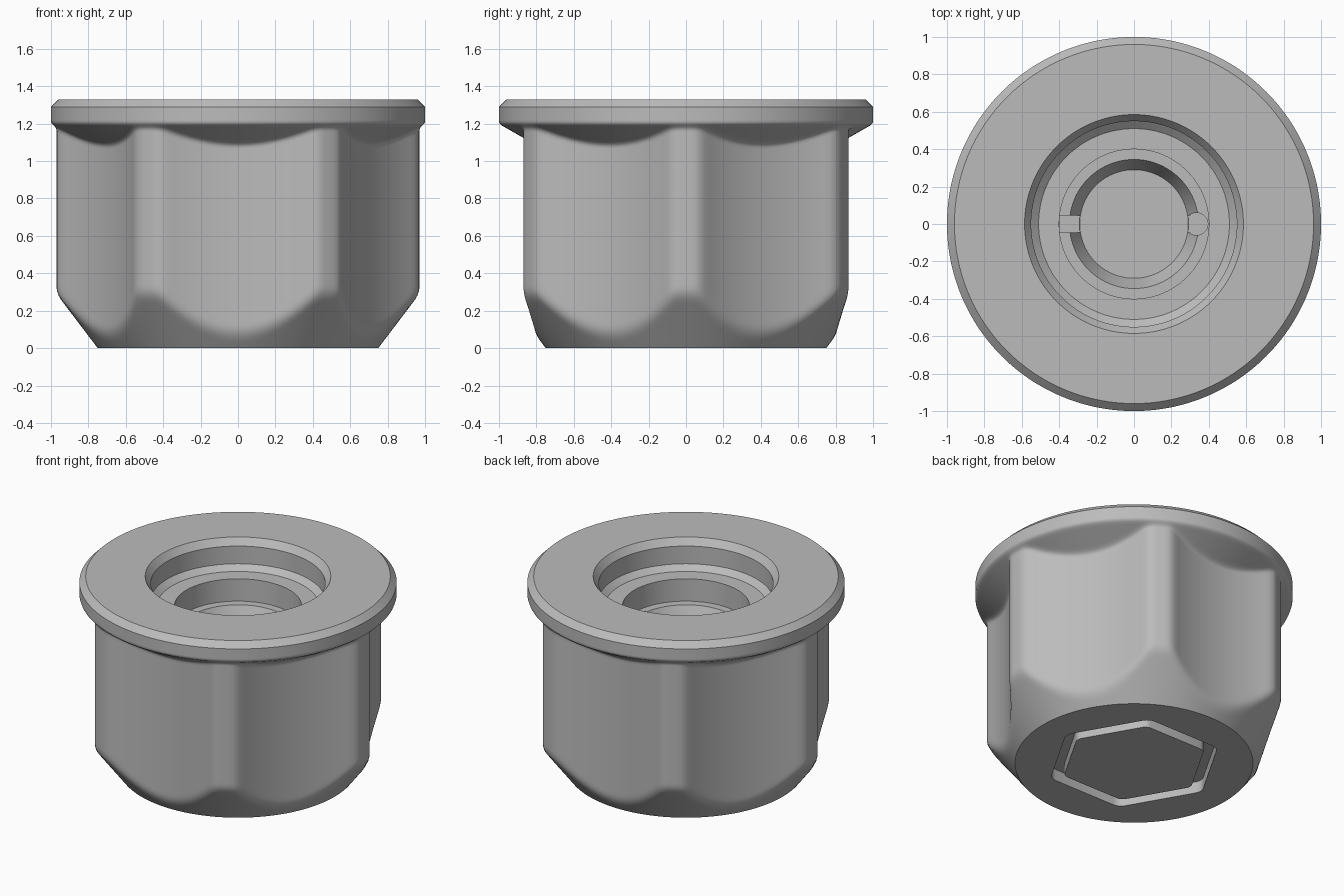
import bpy, bmesh, math
from mathutils import Matrix

cube = bpy.data.objects.get("Cube")
if cube:
    bpy.data.objects.remove(cube, do_unlink=True)

SEG = 240
grey = bpy.data.materials.new("plain_grey")
grey.use_nodes = True
grey.diffuse_color = (0.5, 0.5, 0.5, 1)
grey.node_tree.nodes["Principled BSDF"].inputs["Base Color"].default_value = (0.5, 0.5, 0.5, 1)


def soft_min(a, b, k):
    h = max(k - abs(a - b), 0) / k
    return min(a, b) - h * h * k / 4


def soft_max(a, b, k):
    return -soft_min(-a, -b, k)


def hollow_hex(angle):
    """Radius of a six-cornered section with hollow sides and rounded corners."""
    step = math.pi / 3
    off = (angle % step) - step / 2
    arc, dist = 1.374, 2.184
    side = dist * math.cos(off) - math.sqrt(arc ** 2 - (dist * math.sin(off)) ** 2)
    return soft_min(side, 0.97, 0.03)


def body_radius(angle, z):
    """Hex section cut by the lower cone and growing into the flange."""
    lower_cone = 0.75 + 0.76 * z
    flange_cone = 0.81 + 1.75 * (z - 1.09)
    r = soft_min(hollow_hex(angle), lower_cone, 0.03)
    return soft_min(soft_max(r, flange_cone, 0.03), 1.0, 0.02)


def make_object(name, bm):
    bmesh.ops.recalc_face_normals(bm, faces=bm.faces)
    mesh = bpy.data.meshes.new(name)
    bm.to_mesh(mesh)
    bm.free()
    mesh.materials.append(grey)
    obj = bpy.data.objects.new(name, mesh)
    bpy.context.collection.objects.link(obj)
    return obj


def prism(name, sides, radius, z0, z1, x=0, round_by=0):
    bm = bmesh.new()
    bmesh.ops.create_cone(bm, cap_ends=True, segments=sides, radius1=radius,
                          radius2=radius, depth=z1 - z0)
    # put one corner on the x axis
    turn = -math.atan2(bm.verts[:][0].co.y, bm.verts[:][0].co.x)
    bmesh.ops.transform(bm, matrix=Matrix.Translation((x, 0, (z0 + z1) / 2))
                        @ Matrix.Rotation(turn, 4, "Z"), verts=bm.verts)
    if round_by:
        upright = [e for e in bm.edges if abs(e.verts[0].co.z - e.verts[1].co.z) > 0.01]
        bmesh.ops.bevel(bm, geom=upright, offset=round_by, segments=4,
                        profile=0.5, affect="EDGES")
    return make_object(name, bm)


def box(name, x0, x1, half_y, z0, z1):
    bm = bmesh.new()
    bmesh.ops.create_cube(bm, size=1)
    for v in bm.verts:
        v.co = (x1 if v.co.x > 0 else x0, math.copysign(half_y, v.co.y),
                z1 if v.co.z > 0 else z0)
    return make_object(name, bm)


def cut(target, cutter):
    cutter.hide_render = True
    mod = target.modifiers.new("cut", "BOOLEAN")
    mod.operation = "DIFFERENCE"
    mod.solver = "EXACT"
    mod.object = cutter
    bpy.context.view_layer.objects.active = target
    bpy.ops.object.modifier_apply(modifier=mod.name)
    bpy.data.objects.remove(cutter, do_unlink=True)


def smooth(obj):
    bpy.ops.object.select_all(action="DESELECT")
    obj.select_set(True)
    bpy.context.view_layer.objects.active = obj
    bpy.ops.object.shade_smooth_by_angle(angle=math.radians(32))


# Outer wall rows, then the rim, stepped recess and inner ring down to the floor
rows = [(None, i * 0.02) for i in range(19)]
rows += [(None, 1.04 + i * 0.01) for i in range(20)]
rows += [(1.0, 1.29), (0.96, 1.33),
         (0.585, 1.33), (0.55, 1.283), (0.55, 1.16), (0.51, 1.125),
         (0.40, 1.125), (0.40, 0.97), (0.345, 0.97), (0.29, 0.85)]

bm = bmesh.new()
rings = []
for radius, z in rows:
    ring = []
    for i in range(SEG):
        a = math.tau * i / SEG
        # corners of the section lie on the x axis
        r = body_radius(a, z) if radius is None else radius
        ring.append(bm.verts.new((r * math.cos(a), r * math.sin(a), z)))
    rings.append(ring)
for low, high in zip(rings, rings[1:]):
    for i in range(SEG):
        j = (i + 1) % SEG
        bm.faces.new((low[i], low[j], high[j], high[i]))
bm.faces.new(rings[0][::-1])
bm.faces.new(rings[-1])
body = make_object("flanged_body", bm)

# Two slots through the inner ring, the +x one with a wider round end
cut(body, box("slot_cutter", -0.398, 0.36, 0.045, 0.855, 1.0))
cut(body, prism("round_slot_cutter", 32, 0.06, 0.855, 1.0, x=0.335))

# Hexagonal groove underneath, around a flush hexagonal centre
cut(body, prism("hex_cutter", 6, 0.56, -0.1, 0.08, round_by=0.04))
boss = prism("hex_centre", 6, 0.47, 0.0, 0.09, round_by=0.03)

for part in (body, boss):
    smooth(part)
